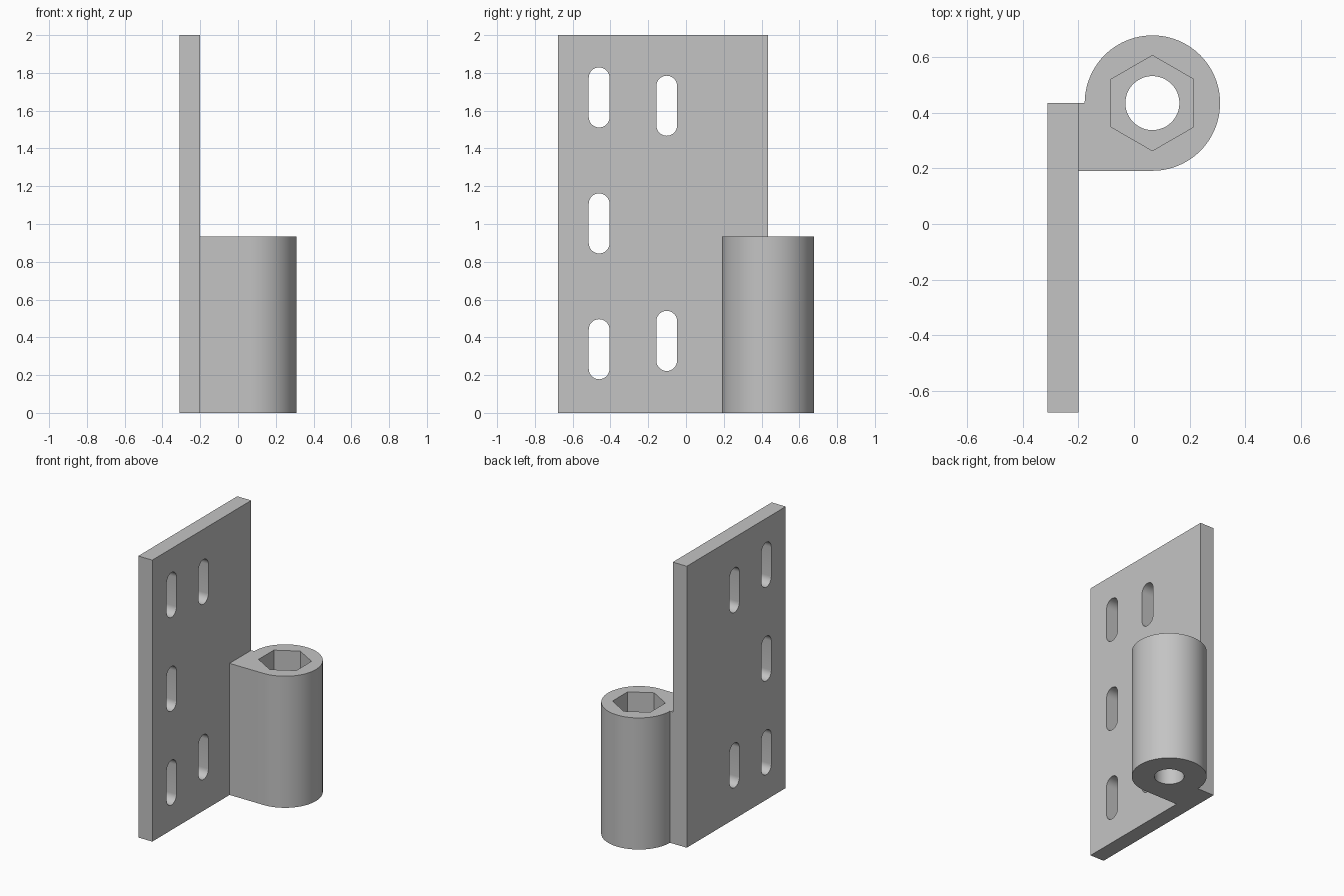
import bpy, bmesh, math
from mathutils import Vector

cube = bpy.data.objects.get("Cube")
if cube:
    bpy.data.objects.remove(cube, do_unlink=True)

steel = bpy.data.materials.new("light_grey_steel")
steel.use_nodes = True
GREY = (0.55, 0.55, 0.55, 1)
steel.diffuse_color = GREY
steel.node_tree.nodes["Principled BSDF"].inputs["Base Color"].default_value = GREY


def arc(cx, cy, r, start, end, steps):
    """Points along an arc, angles in degrees, both ends included."""
    angles = [math.radians(start + (end - start) * i / steps) for i in range(steps + 1)]
    return [(cx + r * math.cos(a), cy + r * math.sin(a)) for a in angles]


def prism(name, outline, lo, hi, axis="z"):
    """Extrude a closed outline along z, or a (y, z) outline along x."""
    def place(p, h):
        return Vector((p[0], p[1], h)) if axis == "z" else Vector((h, p[0], p[1]))
    bm = bmesh.new()
    face = bm.faces.new([bm.verts.new(place(p, lo)) for p in outline])
    ext = bmesh.ops.extrude_face_region(bm, geom=[face])
    verts = [v for v in ext["geom"] if isinstance(v, bmesh.types.BMVert)]
    bmesh.ops.translate(bm, verts=verts, vec=place((0, 0), hi - lo))
    bmesh.ops.recalc_face_normals(bm, faces=bm.faces)
    mesh = bpy.data.meshes.new(name)
    bm.to_mesh(mesh)
    bm.free()
    mesh.materials.append(steel)
    obj = bpy.data.objects.new(name, mesh)
    bpy.context.collection.objects.link(obj)
    return obj


def activate(obj):
    bpy.ops.object.select_all(action="DESELECT")
    obj.select_set(True)
    bpy.context.view_layer.objects.active = obj


def cut(obj, cutter):
    """Subtract the cutter, then discard it."""
    cutter.hide_render = True
    activate(obj)
    mod = obj.modifiers.new("cut", "BOOLEAN")
    mod.operation, mod.solver, mod.object = "DIFFERENCE", "EXACT", cutter
    bpy.ops.object.modifier_apply(modifier=mod.name)
    bpy.data.objects.remove(cutter, do_unlink=True)


# Mounting plate
PLATE_LEFT, PLATE_RIGHT = -0.2, -0.31
FRONT, BACK = -0.677, 0.434
plate = prism("mounting_plate", [(FRONT, 0), (BACK, 0), (BACK, 2), (FRONT, 2)],
              PLATE_RIGHT, PLATE_LEFT, "x")

# Rounded screw slots: a row of three near the front edge, two further back
SLOT_R, SLOT_HALF = 0.055, 0.104
for y, z in [(-0.46, 0.337), (-0.46, 1.003), (-0.46, 1.67), (-0.102, 0.381), (-0.102, 1.626)]:
    outline = (arc(y, z + SLOT_HALF, SLOT_R, 0, 180, 16)
               + arc(y, z - SLOT_HALF, SLOT_R, 180, 360, 16))
    cut(plate, prism("slot_cutter", outline, -0.4, -0.1, "x"))

# Hinge barrel with the web that joins it to the plate
CX, CY, R, TOP = 0.066, 0.434, 0.243, 0.935
outline = arc(CX, CY, R, -90, 180, 72) + [(PLATE_LEFT, CY), (PLATE_LEFT, CY - R)]
barrel = prism("hinge_barrel", outline, 0, TOP)

# Round bore right through, hexagonal socket in the top
cut(barrel, prism("bore_cutter", arc(CX, CY, 0.097, 0, 352.5, 47), -0.1, TOP + 0.1))
cut(barrel, prism("socket_cutter", arc(CX, CY, 0.171, 30, 330, 5), TOP - 0.35, TOP + 0.1))

for obj in (plate, barrel):
    activate(obj)
    bpy.ops.object.shade_smooth_by_angle(angle=math.radians(30))
